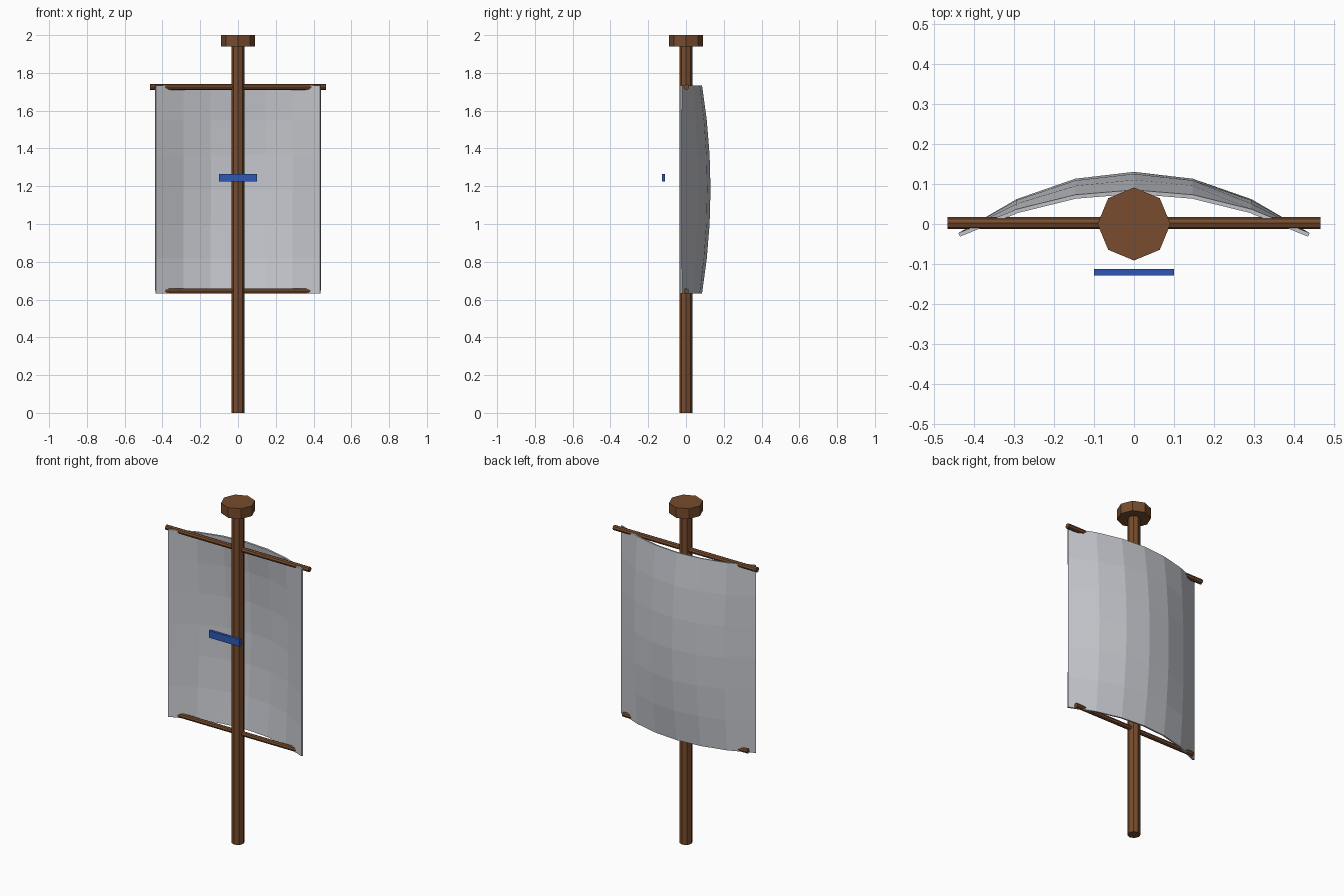
import bpy, bmesh
from math import pi
from mathutils import Matrix

cube = bpy.data.objects.get("Cube")
if cube:
    bpy.data.objects.remove(cube, do_unlink=True)


def material(name, rgb):
    m = bpy.data.materials.new(name)
    m.use_nodes = True
    m.diffuse_color = (*rgb, 1)
    m.node_tree.nodes["Principled BSDF"].inputs["Base Color"].default_value = (*rgb, 1)
    return m


wood = material("brown_wood", (0.185, 0.072, 0.026))
cloth = material("pale_grey_cloth", (0.57, 0.58, 0.62))
blue = material("blue_paint", (0.028, 0.098, 0.46))


def finish(name, bm, mat):
    mesh = bpy.data.meshes.new(name)
    bmesh.ops.recalc_face_normals(bm, faces=bm.faces)
    bm.to_mesh(mesh)
    bm.free()
    mesh.materials.append(mat)
    obj = bpy.data.objects.new(name, mesh)
    bpy.context.collection.objects.link(obj)
    return obj


def pole(name, radius, length, centre, along_x=False):
    """Eight-sided wooden rod, upright or lying along x."""
    bm = bmesh.new()
    turn = Matrix.Rotation(pi / 2, 4, 'Y') if along_x else Matrix()
    bmesh.ops.create_cone(bm, cap_ends=True, segments=8, radius1=radius,
                          radius2=radius, depth=length,
                          matrix=Matrix.Translation(centre) @ turn)
    return finish(name, bm, wood)


# Mast with its cap, and the two yards that carry the sail
pole("mast", 0.035, 1.95, (0, 0, 0.975))
pole("mast_cap", 0.091, 0.06, (0, 0, 1.97))
pole("upper_yard", 0.015, 0.93, (0, 0.002, 1.725), along_x=True)
pole("lower_yard", 0.014, 0.81, (0, 0.002, 0.645), along_x=True)

# Sail: a grid bulging backwards, fullest at mid height, with straight sides
half_w, half_h, mid_z = 0.436, 0.55, 1.183
bm = bmesh.new()
bmesh.ops.create_grid(bm, x_segments=6, y_segments=6, size=1)
for v in bm.verts:
    u, w = v.co.x, v.co.y
    bulge = (1 - u * u) * (0.152 - 0.045 * w * w)
    v.co = (u * half_w, bulge - 0.027, mid_z + w * half_h)
sail = finish("sail", bm, cloth)
thick = sail.modifiers.new("thickness", 'SOLIDIFY')
thick.thickness = 0.01
thick.offset = 0

# Small blue bar floating in front of the mast
bm = bmesh.new()
bmesh.ops.create_cube(bm, size=1, matrix=Matrix.Translation((0, -0.12, 1.245))
                      @ Matrix.Diagonal((0.2, 0.016, 0.042, 1)))
finish("front_bar", bm, blue)
